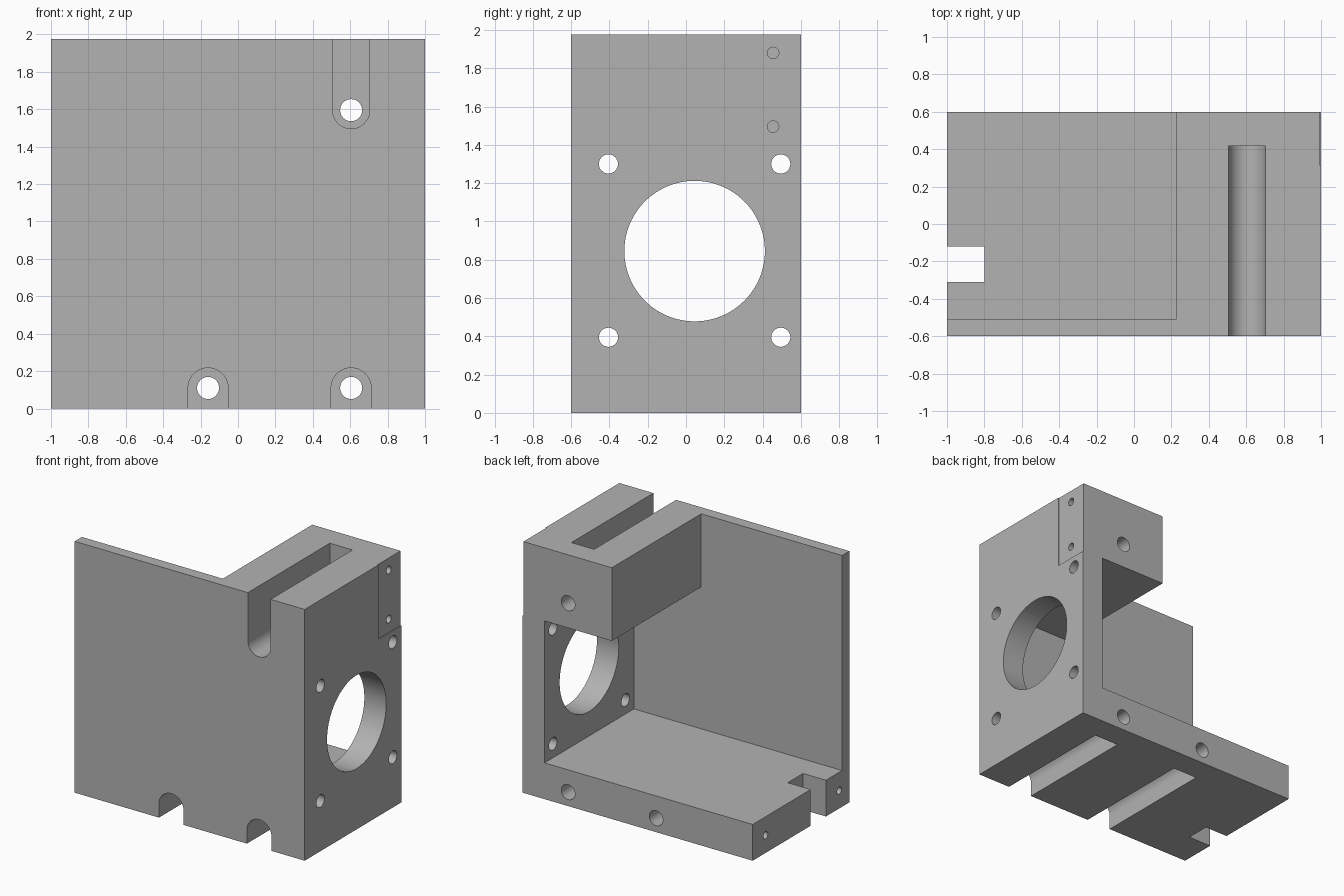
import bpy, bmesh, math
from mathutils import Vector

cube = bpy.data.objects.get("Cube")
if cube:
    bpy.data.objects.remove(cube, do_unlink=True)

grey = bpy.data.materials.new("plain grey")
grey.use_nodes = True
colour = (0.45, 0.45, 0.45, 1)
grey.diffuse_color = colour
grey.node_tree.nodes["Principled BSDF"].inputs["Base Color"].default_value = colour

W, D, H = 1.0, 0.6, 1.975      # half width, half depth, height
OVER = 0.1                     # how far cutters reach past the faces


def prism(name, outline, axis, start, end):
    """Extrude a 2D outline along x (outline in y, z) or y (outline in x, z)."""
    place = {"x": lambda p, t: (t, p[0], p[1]),
             "y": lambda p, t: (p[0], t, p[1])}[axis]
    bm = bmesh.new()
    face = bm.faces.new([bm.verts.new(place(p, start)) for p in outline])
    out = bmesh.ops.extrude_face_region(bm, geom=[face])
    moved = [v for v in out["geom"] if isinstance(v, bmesh.types.BMVert)]
    bmesh.ops.translate(bm, verts=moved, vec=Vector(place((0, 0), end - start)))
    bmesh.ops.recalc_face_normals(bm, faces=bm.faces)
    mesh = bpy.data.meshes.new(name)
    bm.to_mesh(mesh)
    bm.free()
    mesh.materials.append(grey)
    obj = bpy.data.objects.new(name, mesh)
    bpy.context.collection.objects.link(obj)
    return obj


def rect(a0, a1, z0, z1):
    return [(a0, z0), (a1, z0), (a1, z1), (a0, z1)]


def arc(a, z, r, first=0.0, sweep=2 * math.pi, n=64):
    return [(a + r * math.cos(first + sweep * i / n),
             z + r * math.sin(first + sweep * i / n)) for i in range(n)]


def slot(a, z, r, z_open):
    """Half-round outline running straight to an open end at z_open."""
    first = 0.0 if z_open < z else math.pi
    half = arc(a, z, r, first, math.pi, 32)
    side = -r if z_open < z else r
    return half + [(a + side, z), (a + side, z_open), (a - side, z_open)]


body = prism("bracket_body", rect(-W, W, 0, H), "y", -D, D)
bpy.context.view_layer.objects.active = body
body.select_set(True)


def cut(outline, axis, start, end):
    tool = prism("cutter", outline, axis, start, end)
    tool.hide_render = True
    mod = body.modifiers.new("cut", "BOOLEAN")
    mod.operation = "DIFFERENCE"
    mod.solver = "EXACT"
    mod.object = tool
    bpy.ops.object.modifier_apply(modifier=mod.name)
    bpy.data.objects.remove(tool, do_unlink=True)


# open interior, leaving front plate, base, side wall and top block
cut([(-W - OVER, 0.285), (0.81, 0.285), (0.81, 1.4), (0.225, 1.4),
     (0.225, H + OVER), (-W - OVER, H + OVER)], "y", -0.51, D + OVER)

# notch in the free end of the base
cut(rect(-0.31, -0.12, -OVER, 0.4), "x", -W - OVER, -0.8)

# round-ended channels with bolt holes through to the back
for x, z, r, z_open, y_end in ((-0.16, 0.11, 0.107, -OVER, 0.4),
                               (0.605, 0.11, 0.107, -OVER, 0.4),
                               (0.605, 1.595, 0.099, H + OVER, 0.417)):
    cut(slot(x, z, r, z_open), "y", -D - OVER, y_end)
    cut(arc(x, z, 0.059, n=32), "y", y_end - 0.05, D + OVER)

# large bore and its four mounting holes in the side wall
cut(arc(0.045, 0.845, 0.367, n=96), "x", 0.7, W + OVER)
for y in (-0.405, 0.495):
    for z in (0.395, 1.3):
        cut(arc(y, z, 0.05, n=32), "x", 0.7, W + OVER)

# shallow recess with two blind holes on the side
cut(rect(0.315, D + OVER, 1.39, H + OVER), "x", W - 0.007, W + OVER)
for z in (1.495, 1.88):
    cut(arc(0.455, z, 0.03, n=24), "x", 0.8, W + OVER)

# blind holes in the free end of the base
for y in (-0.475, 0.44):
    cut(arc(y, 0.14, 0.028, n=24), "x", -W - OVER, -0.82)

bpy.ops.object.shade_smooth_by_angle(angle=math.radians(30))
